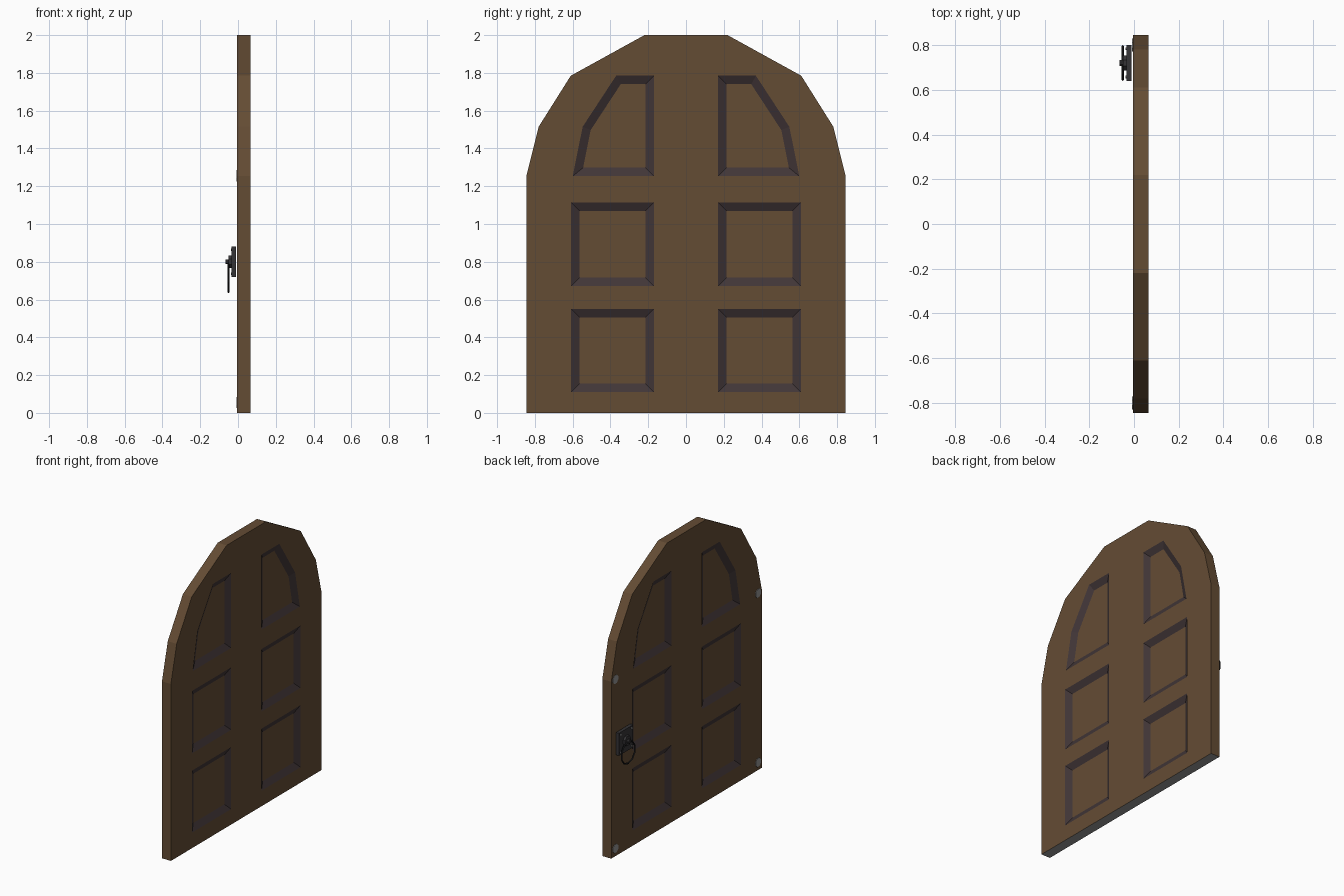
import bpy, bmesh, math
from mathutils import Vector, Matrix

if "Cube" in bpy.data.objects:
    bpy.data.objects.remove(bpy.data.objects["Cube"])


def material(name, rgb):
    m = bpy.data.materials.new(name)
    m.diffuse_color = (*rgb, 1)
    m.use_nodes = True
    m.node_tree.nodes["Principled BSDF"].inputs["Base Color"].default_value = m.diffuse_color
    return m


WOOD = material("brown wood", (0.127, 0.072, 0.034))
TRIM = material("dark trim", (0.052, 0.036, 0.038))
GREY = material("grey metal", (0.30, 0.30, 0.30))
IRON = material("dark iron", (0.036, 0.034, 0.037))
BLACK = material("black iron", (0.010, 0.010, 0.011))

BACK, FRONT = -0.005, 0.065      # door faces along x
TRIM_W, DEPTH = 0.045, 0.022     # sloped border of each sunk panel


def finish(bm, name, mats):
    bmesh.ops.recalc_face_normals(bm, faces=bm.faces[:])
    me = bpy.data.meshes.new(name)
    bm.to_mesh(me)
    bm.free()
    for m in mats:
        me.materials.append(m)
    ob = bpy.data.objects.new(name, me)
    bpy.context.collection.objects.link(ob)
    return ob


def inset(pts, w):
    """Move every edge of a counter-clockwise outline inwards by w."""
    out = []
    n = len(pts)
    for i in range(n):
        p, a, b = Vector(pts[i]), Vector(pts[i - 1]), Vector(pts[(i + 1) % n])
        d1, d2 = (p - a).normalized(), (b - p).normalized()
        n1, n2 = Vector((-d1.y, d1.x)), Vector((-d2.y, d2.x))
        out.append(tuple(p + (n1 + n2) * (w / (1 + n1.dot(n2)))))
    return out


def mirrored(pts):
    return [(-y, z) for y, z in reversed(pts)]


# door outline and panel outlines in (y, z)
half = [(0.845, 0), (0.845, 1.255), (0.78, 1.515), (0.61, 1.785), (0.22, 2.0)]
outline = half + mirrored(half)
right_panels = [
    [(0.17, 0.11), (0.608, 0.11), (0.608, 0.55), (0.17, 0.55)],
    [(0.17, 0.672), (0.608, 0.672), (0.608, 1.115), (0.17, 1.115)],
    [(0.17, 1.253), (0.60, 1.253), (0.547, 1.515), (0.37, 1.785), (0.17, 1.785)],
]
panels = right_panels + [mirrored(p) for p in right_panels]

# door slab with sunk panels on both faces
bm = bmesh.new()
rims = []
for x, inward in ((BACK, 1), (FRONT, -1)):
    def loop(pts, px):
        return [bm.verts.new((px, y, z)) for y, z in pts]

    def edges(vs):
        return [bm.edges.new((vs[i - 1], vs[i])) for i in range(len(vs))]

    rim = loop(outline, x)
    rims.append(rim)
    fill = edges(rim)
    for p in panels:
        outer = loop(p, x)
        fill += edges(outer)
        inner = loop(inset(p, TRIM_W), x + inward * DEPTH)
        bm.faces.new(inner)
        for i in range(len(p)):
            f = bm.faces.new((outer[i - 1], outer[i], inner[i], inner[i - 1]))
            f.material_index = 1
    bmesh.ops.triangle_fill(bm, edges=fill, use_beauty=True,
                            normal=Vector((-inward, 0, 0)))
a, b = rims
for i in range(len(a)):
    f = bm.faces.new((a[i - 1], a[i], b[i], b[i - 1]))
    if max(v.co.z for v in f.verts) < 0.01:
        f.material_index = 2     # grey underside
finish(bm, "door_slab", [WOOD, TRIM, GREY])


def disc(name, y, z, r, x0, x1, mat, sides):
    bm = bmesh.new()
    m = (Matrix.Translation(((x0 + x1) / 2, y, z)) @ Matrix.Rotation(math.pi / 2, 4, 'Y')
         @ Matrix.Rotation(math.pi / sides, 4, 'Z'))
    bmesh.ops.create_cone(bm, cap_ends=True, segments=sides, radius1=r, radius2=r,
                          depth=x1 - x0, matrix=m)
    return finish(bm, name, [mat])


def box(name, y, z, size, x0, x1, mat):
    bm = bmesh.new()
    m = Matrix.Translation(((x0 + x1) / 2, y, z)) @ Matrix.Diagonal((x1 - x0, size, size, 1))
    bmesh.ops.create_cube(bm, size=1, matrix=m)
    return finish(bm, name, [mat])


# grey corner studs on the handle side
for y in (-0.80, 0.80):
    for z in (0.055, 1.255):
        disc("corner_stud", y, z, 0.032, BACK - 0.003, BACK + 0.002, GREY, 8)

# handle: back plate, boss, pin and rivets
HY, HZ = 0.72, 0.80
box("handle_plate", HY, HZ, 0.16, -0.034, -0.011, IRON)
disc("handle_boss", HY, HZ, 0.036, -0.050, -0.034, IRON, 8)
disc("handle_pin", HY, HZ, 0.014, -0.065, -0.045, IRON, 8)
for dy in (-0.063, 0.063):
    for dz in (-0.063, 0.063):
        disc("plate_rivet", HY + dy, HZ + dz, 0.007, -0.037, -0.034, GREY, 6)

# pull ring
bpy.ops.mesh.primitive_torus_add(major_segments=10, minor_segments=4, major_radius=0.078,
                                 minor_radius=0.006, location=(-0.050, HY, HZ - 0.082),
                                 rotation=(0, math.pi / 2, 0))
ring = bpy.context.object
ring.name = "pull_ring"
ring.data.materials.append(BLACK)
